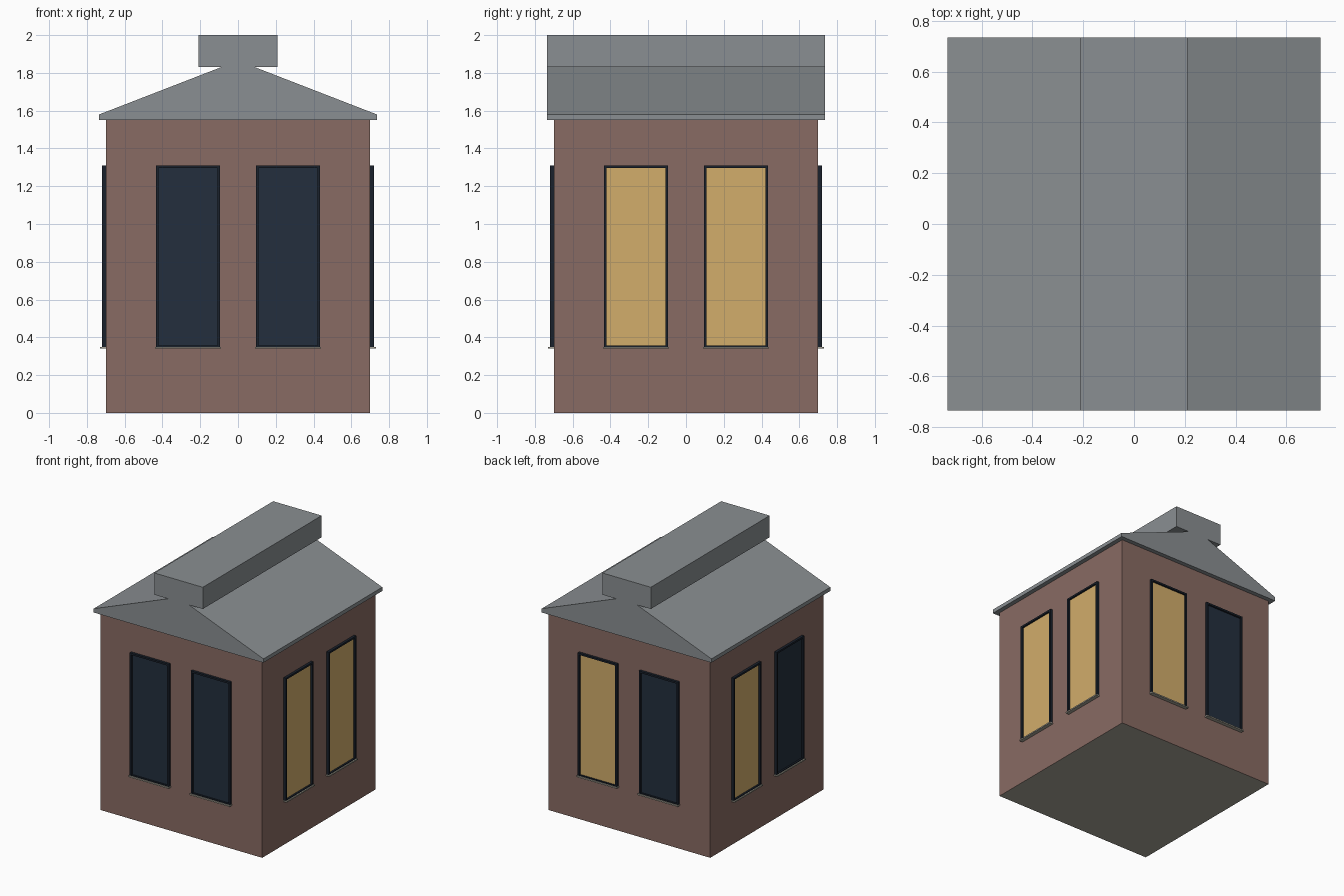
import bpy, bmesh, math
from mathutils import Matrix, Vector

if "Cube" in bpy.data.objects:
    bpy.data.objects.remove(bpy.data.objects["Cube"])


def material(name, r, g, b):
    m = bpy.data.materials.new(name)
    lin = lambda c: (c / 255 / 12.92) if c < 10.3 else ((c / 255 + 0.055) / 1.055) ** 2.4
    m.diffuse_color = (lin(r), lin(g), lin(b), 1)
    m.use_nodes = True
    m.node_tree.nodes["Principled BSDF"].inputs["Base Color"].default_value = m.diffuse_color
    return m


BRICK = material("brick brown", 137, 107, 99)
STONE = material("pale mortar stone", 168, 165, 152)
SLATE = material("roof grey", 138, 143, 146)
FRAME = material("frame navy", 25, 33, 44)
DARK = material("dark glass", 35, 47, 61)
LIT = material("lit glass", 210, 173, 107)


def finish(bm, name, mats, angle=0.0):
    bmesh.ops.recalc_face_normals(bm, faces=bm.faces)
    bm.transform(Matrix.Rotation(angle, 4, 'Z'))
    me = bpy.data.meshes.new(name)
    bm.to_mesh(me)
    bm.free()
    for m in mats:
        me.materials.append(m)
    ob = bpy.data.objects.new(name, me)
    bpy.context.collection.objects.link(ob)
    return ob


def add_box(bm, x0, x1, y0, y1, z0, z1):
    size = Vector((x1 - x0, y1 - y0, z1 - z0))
    mid = Vector((x0 + x1, y0 + y1, z0 + z1)) / 2
    bmesh.ops.create_cube(bm, size=1, matrix=Matrix.Translation(mid) @ Matrix.Diagonal((*size, 1)))


# Brick body with a stone underside
bm = bmesh.new()
add_box(bm, -0.7, 0.7, -0.7, 0.7, 0, 1.55)
for f in bm.faces:
    if f.normal.z < -0.5:
        f.material_index = 1
finish(bm, "walls", [BRICK, STONE])

# Roof: mirrored gable profile with a ridge box, extruded front to back
half = [(0.735, 1.55), (0.735, 1.58), (0.09, 1.83), (0.21, 1.83), (0.21, 2.0)]
profile = half + [(-x, z) for x, z in reversed(half)]
bm = bmesh.new()
face = bm.faces.new([bm.verts.new((x, -0.735, z)) for x, z in profile])
ext = bmesh.ops.extrude_face_region(bm, geom=[face], use_keep_orig=True)
bmesh.ops.translate(bm, vec=(0, 1.47, 0),
                    verts=[v for v in ext["geom"] if isinstance(v, bmesh.types.BMVert)])
finish(bm, "roof", [SLATE])

# Windows: built on the front wall, then turned to each side
Z0, Z1, HW, T = 0.35, 1.31, 0.17, 0.014
sides = [("front", 0, (DARK, DARK)), ("right", 90, (LIT, LIT)),
         ("back", 180, (LIT, DARK)), ("left", 270, (LIT, DARK))]
for side, deg, panes in sides:
    a = math.radians(deg)
    for i, glass in enumerate(panes):
        c = (-0.265, 0.265)[i]
        tag = f"{side}_{i + 1}"
        # Frame bars
        bm = bmesh.new()
        for s in (-1, 1):
            x0, x1 = sorted((c + s * HW, c + s * (HW - T)))
            add_box(bm, x0, x1, -0.72, -0.698, Z0, Z1)
        add_box(bm, c - HW + T, c + HW - T, -0.72, -0.698, Z1 - T, Z1)
        add_box(bm, c - HW + T, c + HW - T, -0.72, -0.698, Z0, Z0 + 0.006)
        finish(bm, "window_frame_" + tag, [FRAME], a)
        # Glass plate
        bm = bmesh.new()
        add_box(bm, c - HW + T, c + HW - T, -0.706, -0.698, Z0 + 0.006, Z1 - T)
        finish(bm, "window_glass_" + tag, [glass], a)
        # Sill
        bm = bmesh.new()
        add_box(bm, c - HW - 0.004, c + HW + 0.004, -0.73, -0.698, Z0 - 0.01, Z0)
        finish(bm, "window_sill_" + tag, [STONE], a)
